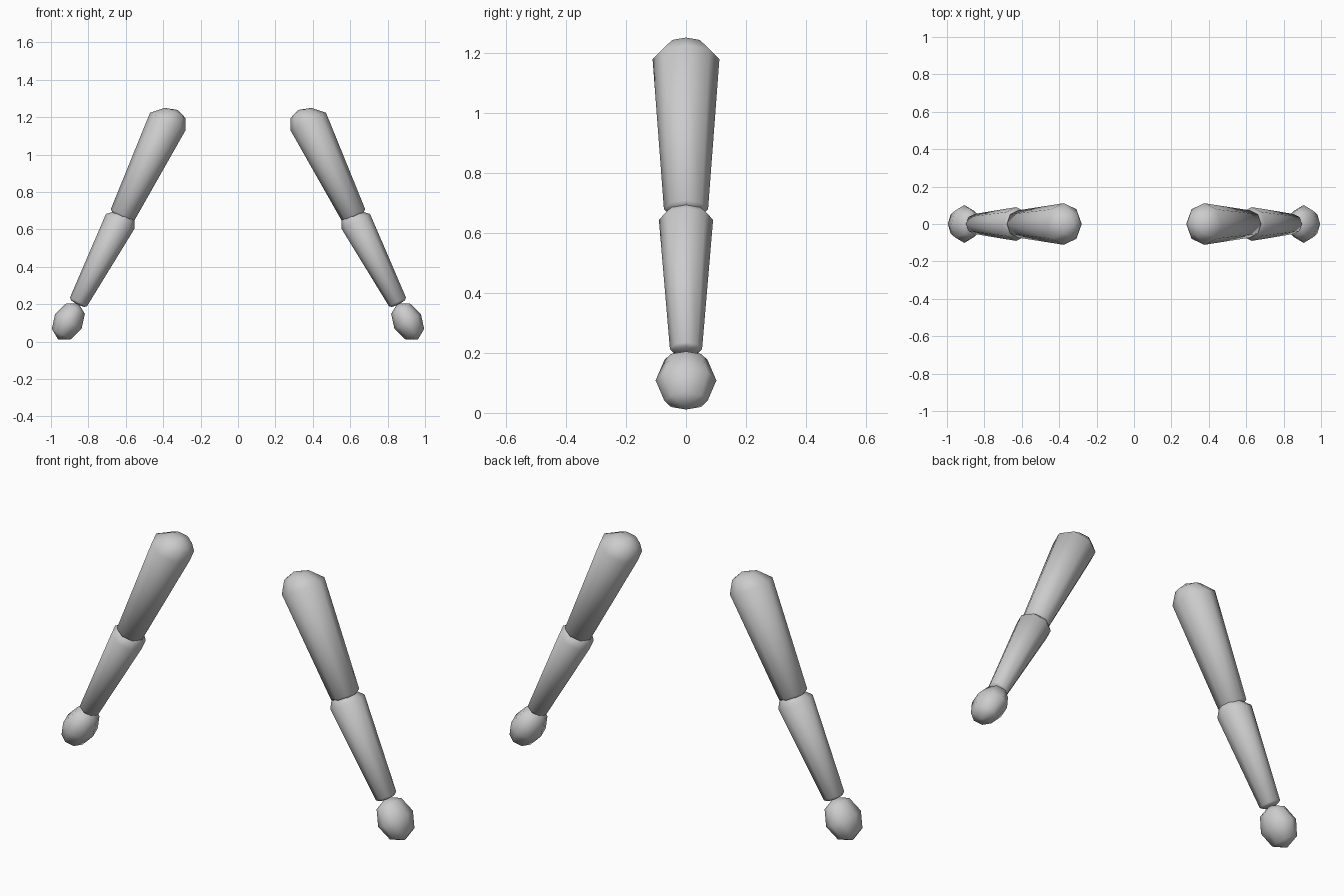
import bpy, bmesh, math
from mathutils import Vector

if "Cube" in bpy.data.objects:
    bpy.data.objects.remove(bpy.data.objects["Cube"])

SIDES = 8
grey = bpy.data.materials.new("light_grey")
grey.diffuse_color = (0.6, 0.6, 0.6, 1)
grey.use_nodes = True
grey.node_tree.nodes["Principled BSDF"].inputs["Base Color"].default_value = grey.diffuse_color


def lathe(name, top, bottom, rings, start, end, y_scale=1.05):
    """Tapered limb from top to bottom; rings are (distance, radius, shift)."""
    axis = (Vector(bottom) - Vector(top)).normalized()
    across = Vector((-axis.z, 0, axis.x))
    side = Vector((0, 1, 0))
    top = Vector(top)
    bm = bmesh.new()
    loops = []
    for dist, radius, shift in rings:
        c = top + axis * dist + across * shift
        loops.append([bm.verts.new(c + across * radius * math.cos(a) + side * radius * y_scale * math.sin(a))
                      for a in (2 * math.pi * i / SIDES for i in range(SIDES))])
    for l0, l1 in zip(loops, loops[1:]):
        for i in range(SIDES):
            j = (i + 1) % SIDES
            bm.faces.new((l0[i], l0[j], l1[j], l1[i]))
    # domed ends close on a single point
    for loop, (dist, shift) in ((loops[0], start), (loops[-1], end)):
        tip = bm.verts.new(top + axis * dist + across * shift)
        for i in range(SIDES):
            bm.faces.new((loop[i], loop[(i + 1) % SIDES], tip))
    bmesh.ops.recalc_face_normals(bm, faces=bm.faces)
    mesh = bpy.data.meshes.new(name)
    bm.to_mesh(mesh)
    bm.free()
    mesh.materials.append(grey)
    for p in mesh.polygons:
        p.use_smooth = True
    obj = bpy.data.objects.new(name, mesh)
    bpy.context.collection.objects.link(obj)
    # matching limb on the other side
    mod = obj.modifiers.new("mirror", 'MIRROR')
    mod.use_axis[0] = True
    mod.use_mirror_merge = False


def limb(name, top, bottom, r0, r1):
    length = (Vector(bottom) - Vector(top)).length
    lathe(name, top, bottom,
          [(-0.54 * r0, 0.58 * r0, -0.14 * r0), (0, r0, 0),
           (length, r1, 0), (length + 0.2 * r1, 0.75 * r1, 0)],
          (-0.73 * r0, -0.19 * r0), (length + 0.3 * r1, 0))


# Arm segments
limb("upper_arm", (0.375, 0, 1.178), (0.617, 0, 0.678), 0.106, 0.070)
limb("forearm", (0.63, 0, 0.643), (0.853, 0, 0.212), 0.086, 0.051)

# Hand: flattened eight-sided ball along the arm direction
R = 0.111
lathe("hand", (0.853, 0, 0.205), (0.962, 0, 0.010),
      [(R * (1 - math.cos(t)), 0.081 * math.sin(t), 0)
       for t in (math.pi / 4, math.pi / 2, 3 * math.pi / 4)],
      (0, 0), (2 * R, 0), y_scale=1.25)
